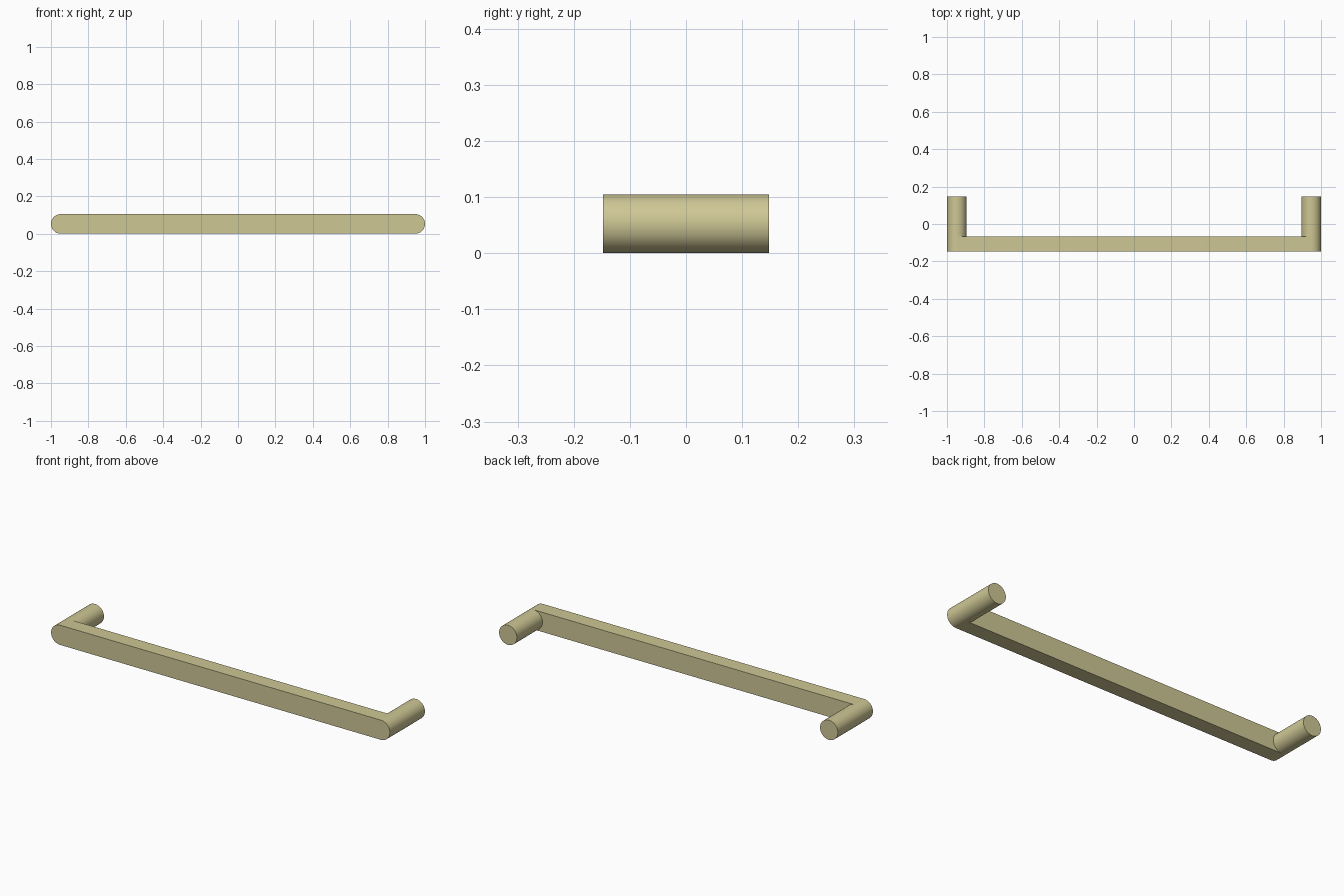
import bpy
import bmesh
import math

cube = bpy.data.objects.get("Cube")
if cube:
    bpy.data.objects.remove(cube, do_unlink=True)

R = 0.0525            # radius of posts and bar ends
CX = 1 - R            # post centre
FRONT, BAR_BACK, BACK = -0.148, -0.068, 0.148
STEPS = 24            # segments per half circle

brass = bpy.data.materials.new("pale brass")
brass.use_nodes = True
colour = (0.62, 0.57, 0.30, 1)
brass.diffuse_color = colour
brass.node_tree.nodes["Principled BSDF"].inputs["Base Color"].default_value = colour


def half_circle(cx, start):
    """Half circle in x and z, counter-clockwise from the start angle."""
    angles = [start + math.pi * i / STEPS for i in range(STEPS + 1)]
    return [(cx + R * math.cos(a), R + R * math.sin(a)) for a in angles]


def extrude_profile(name, profile, y0, y1):
    """Solid made by pushing an x-z outline along y."""
    bm = bmesh.new()
    face = bm.faces.new([bm.verts.new((x, y0, z)) for x, z in profile])
    result = bmesh.ops.extrude_face_region(bm, geom=[face], use_keep_orig=True)
    moved = [v for v in result["geom"] if isinstance(v, bmesh.types.BMVert)]
    bmesh.ops.translate(bm, verts=moved, vec=(0, y1 - y0, 0))
    bmesh.ops.recalc_face_normals(bm, faces=bm.faces)
    mesh = bpy.data.meshes.new(name)
    bm.to_mesh(mesh)
    bm.free()
    mesh.materials.append(brass)
    obj = bpy.data.objects.new(name, mesh)
    bpy.context.collection.objects.link(obj)
    bpy.ops.object.select_all(action="DESELECT")
    obj.select_set(True)
    bpy.context.view_layer.objects.active = obj
    bpy.ops.object.shade_smooth_by_angle(angle=math.radians(30))
    return obj


# Flat grip bar with rounded ends
slot = half_circle(CX, -math.pi / 2) + half_circle(-CX, math.pi / 2)
extrude_profile("grip_bar", slot, FRONT, BAR_BACK)

# Round mounting posts, flush with the bar ends
for name, side in (("left_post", 1), ("right_post", -1)):
    circle = half_circle(side * CX, -math.pi / 2)[:-1] + half_circle(side * CX, math.pi / 2)[:-1]
    extrude_profile(name, circle, BAR_BACK, BACK)
